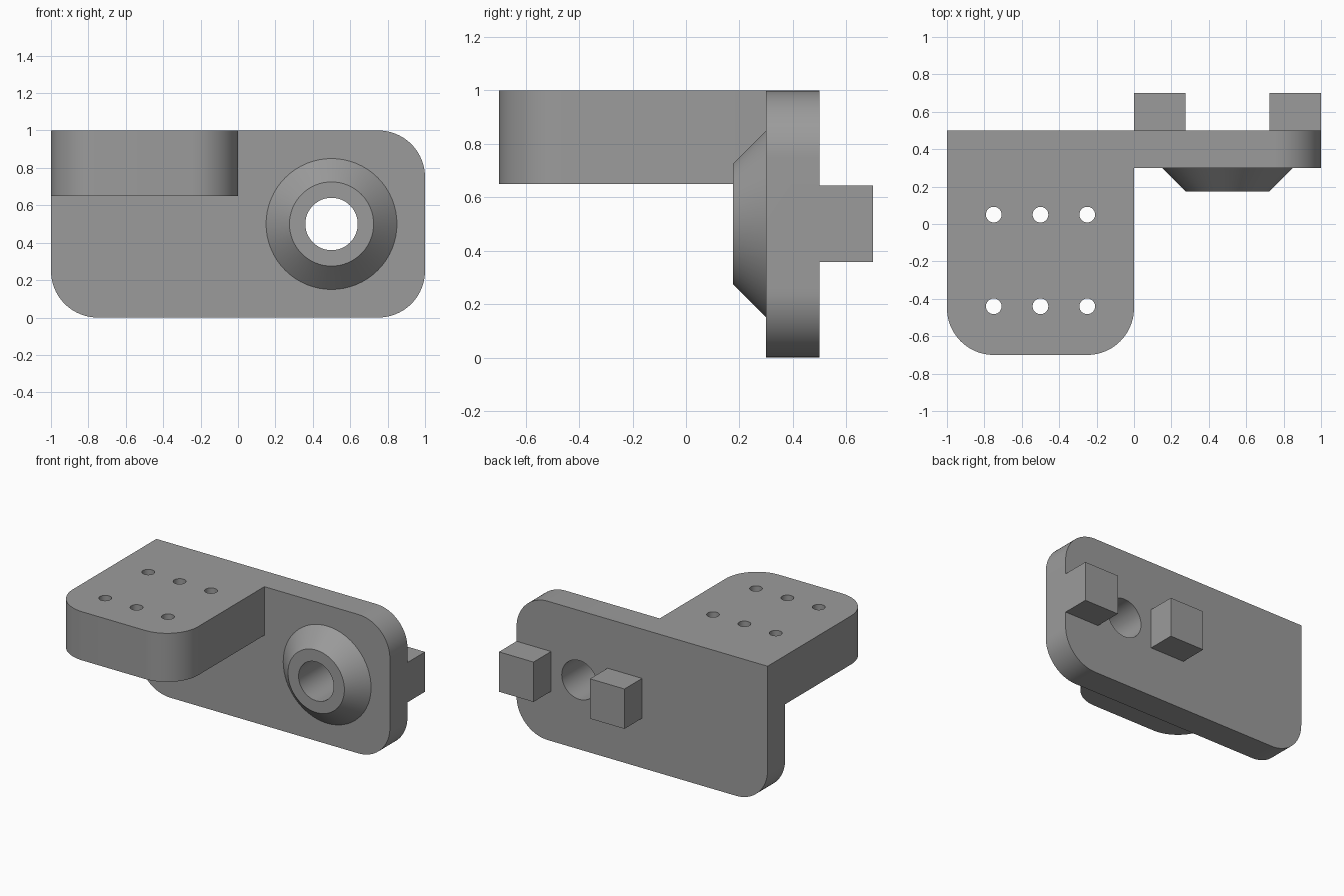
import bpy, bmesh, math
from mathutils import Matrix

if "Cube" in bpy.data.objects:
    bpy.data.objects.remove(bpy.data.objects["Cube"])

grey = bpy.data.materials.new("mid grey")
grey.diffuse_color = (0.33, 0.33, 0.33, 1)
grey.use_nodes = True
grey.node_tree.nodes["Principled BSDF"].inputs["Base Color"].default_value = grey.diffuse_color


def add_object(name, bm):
    bmesh.ops.recalc_face_normals(bm, faces=bm.faces)
    mesh = bpy.data.meshes.new(name)
    bm.to_mesh(mesh)
    bm.free()
    mesh.materials.append(grey)
    obj = bpy.data.objects.new(name, mesh)
    bpy.context.collection.objects.link(obj)
    return obj


def rounded_slab(name, lo, hi, radii, place, depth, steps=20):
    """Rectangle with one radius per corner (counter-clockwise from lower left), extruded."""
    corners = [(lo[0], lo[1], 1, 1), (hi[0], lo[1], -1, 1),
               (hi[0], hi[1], -1, -1), (lo[0], hi[1], 1, -1)]
    bm = bmesh.new()
    verts = []
    for i, ((u, v, su, sv), r) in enumerate(zip(corners, radii)):
        for k in range(steps + 1 if r else 1):
            a = math.pi + (i + k / steps) * math.pi / 2
            p = (u + r * (su + math.cos(a)), v + r * (sv + math.sin(a))) if r else (u, v)
            verts.append(bm.verts.new(place(*p)))
    face = bm.faces.new(verts)
    new = bmesh.ops.extrude_face_region(bm, geom=[face])["geom"]
    bmesh.ops.translate(bm, vec=depth, verts=[g for g in new if isinstance(g, bmesh.types.BMVert)])
    return add_object(name, bm)


def frustum(name, center, r1, r2, depth, along_y=False, segments=64):
    """Round solid along z, or along -y when along_y is set."""
    bm = bmesh.new()
    turn = Matrix.Rotation(math.pi / 2 if along_y else 0, 4, 'X')
    bmesh.ops.create_cone(bm, cap_ends=True, segments=segments, radius1=r1, radius2=r2,
                          depth=depth, matrix=Matrix.Translation(center) @ turn)
    return add_object(name, bm)


def combine(target, other, operation):
    mod = target.modifiers.new(operation.lower(), 'BOOLEAN')
    mod.operation = operation
    mod.solver = 'EXACT'
    mod.object = other
    bpy.context.view_layer.objects.active = target
    bpy.ops.object.modifier_apply(modifier=mod.name)
    bpy.data.objects.remove(other)


# Upright plate with three rounded corners
bracket = rounded_slab("bracket", (-1, 0), (1, 1), (0.25, 0.25, 0.25, 0),
                       lambda u, v: (u, 0.3, v), (0, 0.2, 0))

# Horizontal shelf with rounded front corners
shelf = rounded_slab("shelf", (-1, -0.7), (0, 0.4), (0.25, 0.25, 0, 0),
                     lambda u, v: (u, v, 0.65), (0, 0, 0.35))
combine(bracket, shelf, 'UNION')

# Conical boss on the front of the plate
combine(bracket, frustum("boss", (0.5, 0.2475, 0.5), 0.37, 0.225, 0.145, True), 'UNION')

# Two square pegs on the back
for x in (0, 0.725):
    peg = rounded_slab("peg", (x, 0.358), (x + 0.275, 0.645), (0, 0, 0, 0),
                       lambda u, v: (u, 0.4, v), (0, 0.3, 0))
    combine(bracket, peg, 'UNION')

# Bore through boss and plate
combine(bracket, frustum("bore_cutter", (0.5, 0.3, 0.5), 0.14, 0.14, 1, True), 'DIFFERENCE')

# Six screw holes through the shelf
for x in (-0.75, -0.5, -0.25):
    for y in (0.05, -0.44):
        hole = frustum("hole_cutter", (x, y, 0.8), 0.042, 0.042, 0.6, segments=32)
        combine(bracket, hole, 'DIFFERENCE')

# Smooth curved walls, crisp edges
bpy.ops.object.select_all(action='DESELECT')
bracket.select_set(True)
bpy.context.view_layer.objects.active = bracket
bpy.ops.object.shade_smooth_by_angle(angle=math.radians(30))
